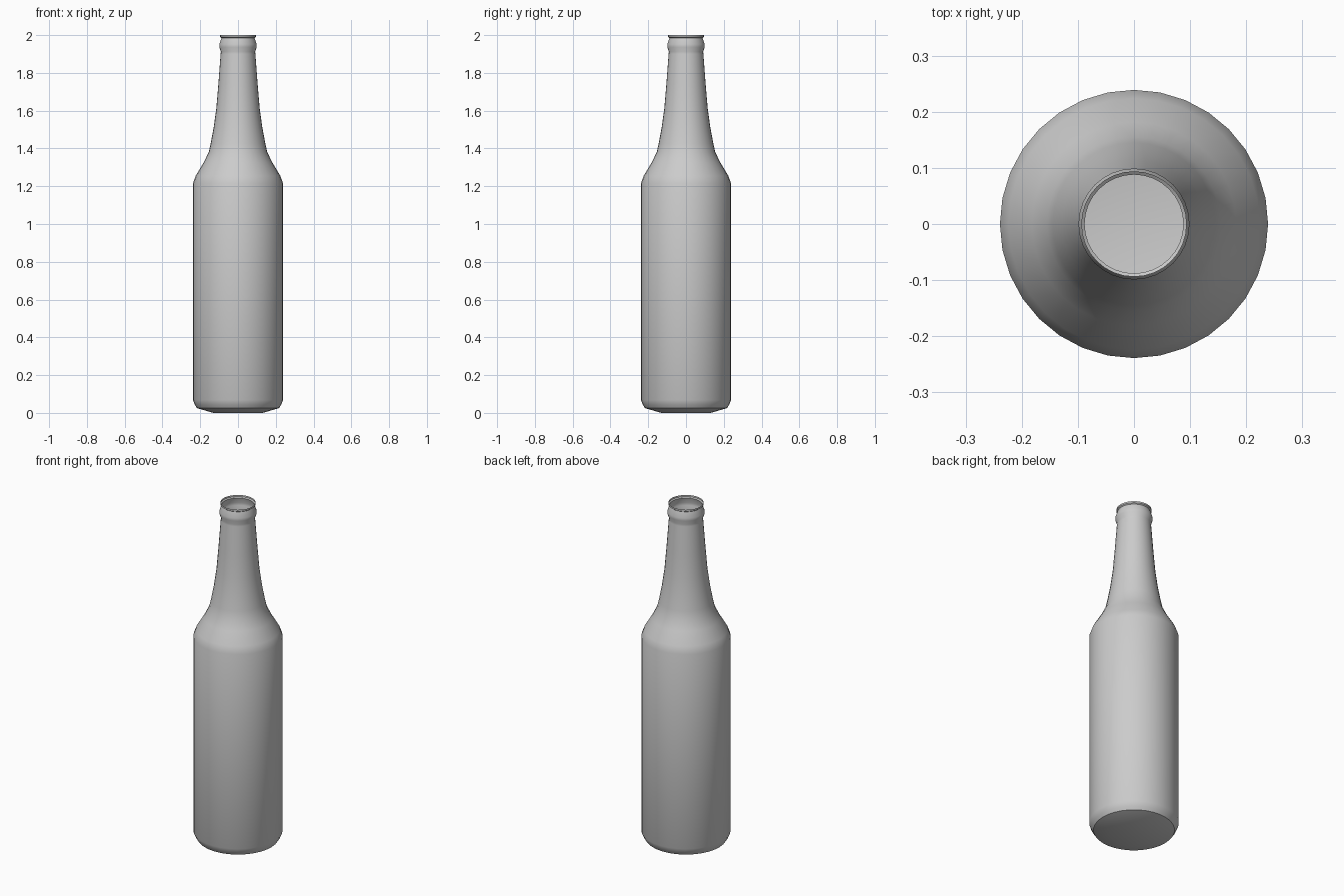
import bpy, bmesh, math

if "Cube" in bpy.data.objects:
    bpy.data.objects.remove(bpy.data.objects["Cube"])

SIDES = 32

# bottle silhouette as (radius, height), from base centre to open flared lip
profile = [
    (0.13, 0.0), (0.217, 0.025), (0.228, 0.042), (0.239, 0.068),
    (0.239, 1.215), (0.224, 1.255), (0.182, 1.325), (0.155, 1.38),
    (0.145, 1.425), (0.129, 1.51), (0.115, 1.61), (0.104, 1.74),
    (0.092, 1.90), (0.091, 1.912), (0.099, 1.936), (0.099, 1.952),
    (0.088, 1.985), (0.094, 1.99), (0.094, 2.0),
]


def ring(bm, r, z):
    return [bm.verts.new((r * math.cos(2 * math.pi * i / SIDES),
                          r * math.sin(2 * math.pi * i / SIDES), z))
            for i in range(SIDES)]


# revolved single-walled glass, closed base and open mouth
bm = bmesh.new()
rings = [ring(bm, r, z) for r, z in profile]
for low, high in zip(rings, rings[1:]):
    for i in range(SIDES):
        j = (i + 1) % SIDES
        bm.faces.new((low[i], low[j], high[j], high[i]))
bm.faces.new(rings[0][::-1])

mesh = bpy.data.meshes.new("bottle")
bm.to_mesh(mesh)
bm.free()
bottle = bpy.data.objects.new("bottle", mesh)
bpy.context.collection.objects.link(bottle)

# smooth sides, crisp base and lip edges
bpy.context.view_layer.objects.active = bottle
bottle.select_set(True)
bpy.ops.object.shade_smooth_by_angle(angle=math.radians(35))
